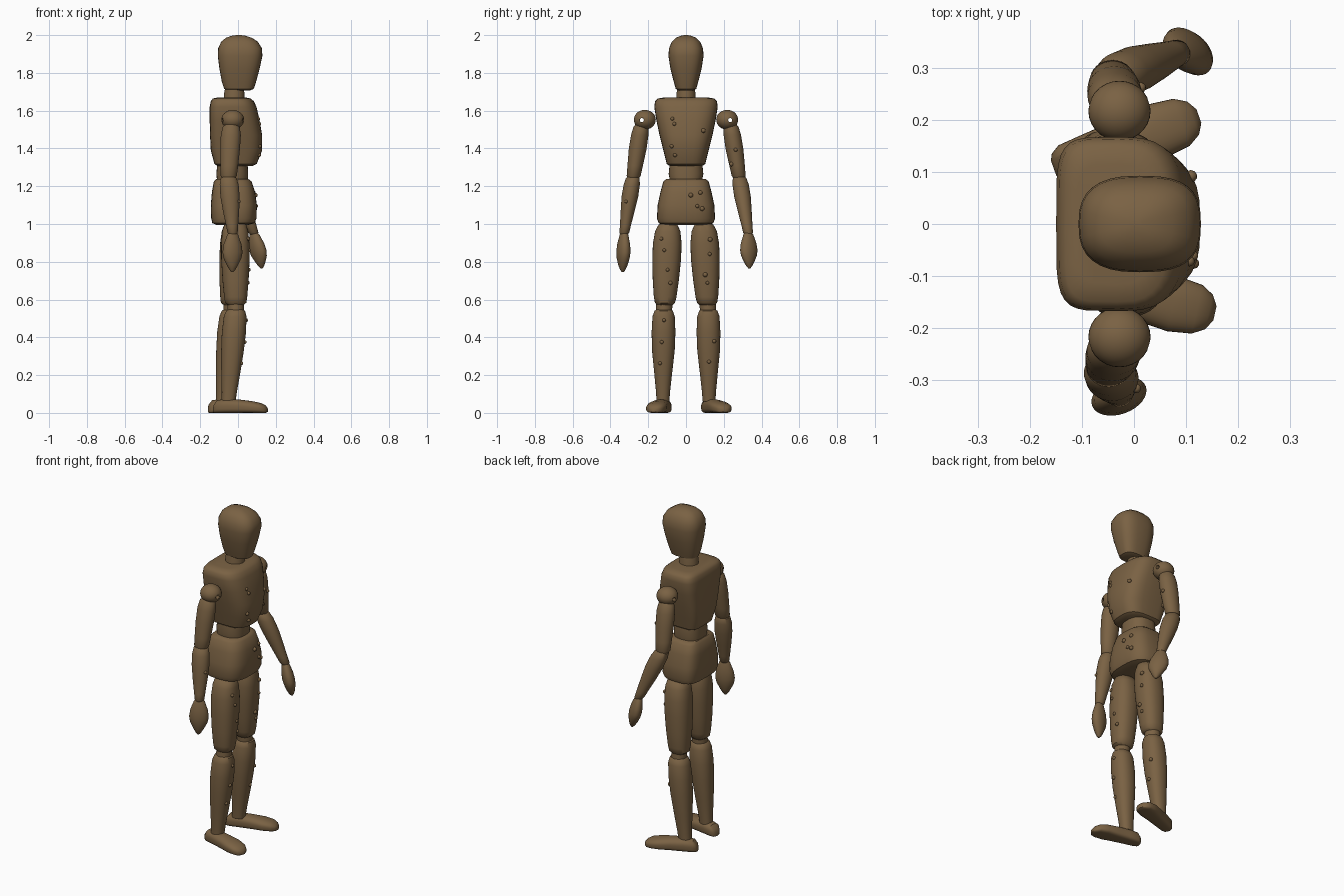
import bpy, bmesh, math, random
from mathutils import Vector, Matrix
from mathutils.bvhtree import BVHTree

if "Cube" in bpy.data.objects:
    bpy.data.objects.remove(bpy.data.objects["Cube"])

random.seed(4)
wood = bpy.data.materials.new("brown wood")
wood.diffuse_color = (0.195, 0.122, 0.057, 1)
wood.use_nodes = True
wood.node_tree.nodes["Principled BSDF"].inputs["Base Color"].default_value = wood.diffuse_color
trees = {}


def finish(name, bm, angle=40):
    bmesh.ops.recalc_face_normals(bm, faces=bm.faces)
    me = bpy.data.meshes.new(name)
    bm.to_mesh(me)
    trees[name] = BVHTree.FromBMesh(bm)
    bm.free()
    ob = bpy.data.objects.new(name, me)
    bpy.context.collection.objects.link(ob)
    me.materials.append(wood)
    bpy.ops.object.select_all(action='DESELECT')
    ob.select_set(True)
    bpy.context.view_layer.objects.active = ob
    bpy.ops.object.shade_smooth_by_angle(angle=math.radians(angle))
    return ob


def loft(name, rings, back=2, front=2, mat=Matrix(), n=32):
    """Skin superellipse rings (cx, cy, z, rx, ry) and cap both ends."""
    bm = bmesh.new()
    loops = []
    for cx, cy, z, rx, ry in rings:
        loop = []
        for i in range(n):
            a = 2 * math.pi * i / n
            c, s = math.cos(a), math.sin(a)
            p = front if c > 0 else back
            x = math.copysign(abs(c) ** (2 / p), c)
            y = math.copysign(abs(s) ** (2 / p), s)
            loop.append(bm.verts.new(mat @ Vector((cx + rx * x, cy + ry * y, z))))
        loops.append(loop)
    for a, b in zip(loops, loops[1:]):
        for i in range(n):
            j = (i + 1) % n
            bm.faces.new((a[i], a[j], b[j], b[i]))
    bm.faces.new(loops[0])
    bm.faces.new(loops[-1])
    return finish(name, bm)


# Head, egg shaped and narrowing to the chin
loft("head", [(0.005, 0, 1.708, 0.06, 0.04), (0.005, 0, 1.715, 0.078, 0.054),
              (0.005, 0, 1.75, 0.09, 0.064), (0.008, 0, 1.82, 0.106, 0.082),
              (0.011, 0, 1.89, 0.118, 0.093), (0.011, 0, 1.93, 0.116, 0.09),
              (0.008, 0, 1.965, 0.097, 0.075), (0.005, 0, 1.985, 0.07, 0.055),
              (0.003, 0, 1.996, 0.04, 0.03), (0.003, 0, 2.0, 0.012, 0.01)], 2.6, 2.8)
loft("neck", [(-0.02, 0, 1.63, 0.055, 0.054), (-0.02, 0, 1.69, 0.054, 0.05),
              (-0.018, 0, 1.73, 0.048, 0.045)])

# Torso blocks, flat at the back and rounder at the chest
loft("chest", [(-0.015, 0, 1.308, 0.095, 0.088), (-0.013, 0, 1.318, 0.112, 0.102),
               (-0.008, 0, 1.39, 0.136, 0.12), (-0.01, 0, 1.47, 0.138, 0.14),
               (-0.018, 0, 1.55, 0.132, 0.157), (-0.026, 0, 1.62, 0.124, 0.168),
               (-0.03, 0, 1.65, 0.114, 0.164), (-0.033, 0, 1.664, 0.1, 0.15),
               (-0.033, 0, 1.67, 0.075, 0.115)], 5, 2.9)
loft("waist", [(-0.03, 0, 1.21, 0.08, 0.08), (-0.03, 0, 1.265, 0.084, 0.092),
               (-0.03, 0, 1.33, 0.08, 0.085)], 2.6, 2.4)
loft("pelvis", [(-0.03, 0, 0.995, 0.085, 0.12), (-0.024, 0, 1.005, 0.112, 0.145),
                (-0.022, 0, 1.03, 0.12, 0.154), (-0.022, 0, 1.1, 0.122, 0.15),
                (-0.024, 0, 1.17, 0.114, 0.135), (-0.028, 0, 1.225, 0.1, 0.12),
                (-0.03, 0, 1.238, 0.085, 0.105)], 4, 2.9)


def limb(name, a, b, profile, **kw):
    """Loft a limb between joints a and b; profile holds (t, rx, ry)."""
    a, b = Vector(a), Vector(b)
    return loft(name, [(*a.lerp(b, t), rx, ry) for t, rx, ry in profile], **kw)


THIGH = [(0, .045, .035), (.02, .058, .05), (.1, .069, .067), (.25, .075, .076), (.45, .075, .076),
         (.7, .069, .069), (.9, .061, .06), (.97, .056, .053), (1, .04, .04)]
SHIN = [(0, .035, .035), (.02, .05, .049), (.08, .06, .059), (.25, .064, .063), (.45, .06, .06),
        (.7, .05, .047), (.9, .04, .037), (1, .037, .034)]
UPPER = [(0, .03, .03), (.06, .045, .04), (.2, .053, .046), (.45, .052, .047), (.75, .047, .041),
         (.93, .043, .037), (1, .03, .026)]
FORE = [(0, .026, .024), (.04, .042, .036), (.15, .05, .043), (.35, .051, .044), (.6, .043, .037),
        (.85, .032, .029), (.97, .027, .026), (1, .02, .02)]
HAND = [(0, .02, .017), (.06, .03, .022), (.3, .049, .032), (.5, .055, .035), (.65, .049, .032),
        (.82, .031, .024), (.94, .016, .014), (1, .005, .005)]
FOOT = [(0, .012, .015), (.02, .024, .027), (.08, .034, .038), (.25, .037, .042), (.5, .035, .047),
        (.72, .031, .054), (.88, .026, .048), (.96, .02, .034), (1, .01, .014)]

# side, knee x, ankle x, heel, toe, elbow, wrist, fingertip, hand turn
sides = [("right", -1, -0.012, -0.05, (-0.13, -0.108), (0.156, -0.172),
          (-0.05, -0.28, 1.235), (-0.028, -0.328, 0.945), (-0.03, -0.335, 0.745), 20),
         ("left", 1, -0.035, -0.08, (-0.155, 0.108), (0.125, 0.208),
          (-0.042, 0.282, 1.235), (0.085, 0.33, 0.945), (0.125, 0.335, 0.765), -45)]

for tag, s, kx, ax, heel, toe, elbow, wrist, tip, turn in sides:
    # Leg
    limb(tag + "_thigh", (-0.015, s * 0.095, 1.005), (kx, s * 0.112, 0.57), THIGH, front=2.3, back=2.3)
    limb(tag + "_knee", (kx, s * 0.113, 0.6), (kx, s * 0.118, 0.52), [(0, .043, .043), (1, .043, .043)])
    limb(tag + "_shin", (kx, s * 0.118, 0.55), (ax, s * 0.122, 0.06), SHIN, front=2.2, back=2.2)
    # Foot lofted from heel to toe and pressed flat on the floor
    h, t = Vector((*heel, 0)), Vector((*toe, 0))
    d, up = (t - h).normalized(), Vector((0, 0, 1))
    m = Matrix((up, d.cross(up), d)).transposed().to_4x4()
    m.translation = h
    length = (t - h).length
    loft(tag + "_foot", [(max(rx, 0.014) + 0.001 * (i in (0, 8)), 0, f * length, rx, ry)
                         for i, (f, rx, ry) in enumerate(FOOT)], 3.5, 2.3, m)
    # Shoulder ball with a peg hole running front to back
    bm = bmesh.new()
    bmesh.ops.create_uvsphere(bm, u_segments=28, v_segments=18, radius=1,
                              matrix=Matrix.Translation((-0.028, s * 0.218, 1.552)) @ Matrix.Diagonal((.06, .058, .052, 1)))
    ball = finish(tag + "_shoulder", bm)
    bm = bmesh.new()
    bmesh.ops.create_cone(bm, cap_ends=True, segments=12, radius1=0.011, radius2=0.011, depth=0.3,
                          matrix=Matrix.Translation((-0.028, s * 0.234, 1.55)) @ Matrix.Rotation(math.pi / 2, 4, 'Y'))
    peg = finish(tag + "_peg_cutter", bm)
    peg.hide_render = True
    peg.hide_set(True)
    cut = ball.modifiers.new("peg hole", 'BOOLEAN')
    cut.operation, cut.object = 'DIFFERENCE', peg
    # Arm
    limb(tag + "_upper_arm", (-0.035, s * 0.236, 1.53), elbow, UPPER)
    limb(tag + "_forearm", Vector(elbow) + Vector((0, 0, 0.02)), wrist, FORE)
    w, f = Vector(wrist), Vector(tip)
    m = Matrix.Translation(w) @ Matrix.Rotation(math.radians(turn), 4, 'Z')
    limb(tag + "_hand", (0, 0, 0.01), m.inverted() @ f, HAND, mat=m)

# Small wooden knots dotted over the front, found by casting rays from ahead
bm = bmesh.new()
spots = [("chest", 5, .11, 1.36, 1.6), ("pelvis", 4, .1, 1.05, 1.2),
         ("left_thigh", 4, .03, .65, .95), ("right_thigh", 4, .03, .65, .95),
         ("left_shin", 2, .03, .2, .5), ("right_shin", 3, .03, .2, .5),
         ("left_upper_arm", 2, .02, 1.3, 1.45), ("right_forearm", 1, .02, 1.05, 1.2)]
for part, count, spread, z0, z1 in spots:
    ob = bpy.data.objects[part]
    mid = sum(v.co.y for v in ob.data.vertices) / len(ob.data.vertices)
    for k in range(count):
        y = mid + random.uniform(-spread, spread)
        z = z0 + (z1 - z0) * (k + random.random()) / count
        hit = trees[part].ray_cast(Vector((1, y, z)), Vector((-1, 0, 0)))[0]
        if hit:
            bmesh.ops.create_icosphere(bm, subdivisions=2, radius=random.uniform(.009, .013),
                                       matrix=Matrix.Translation(hit))
finish("wood_knots", bm, 60)
